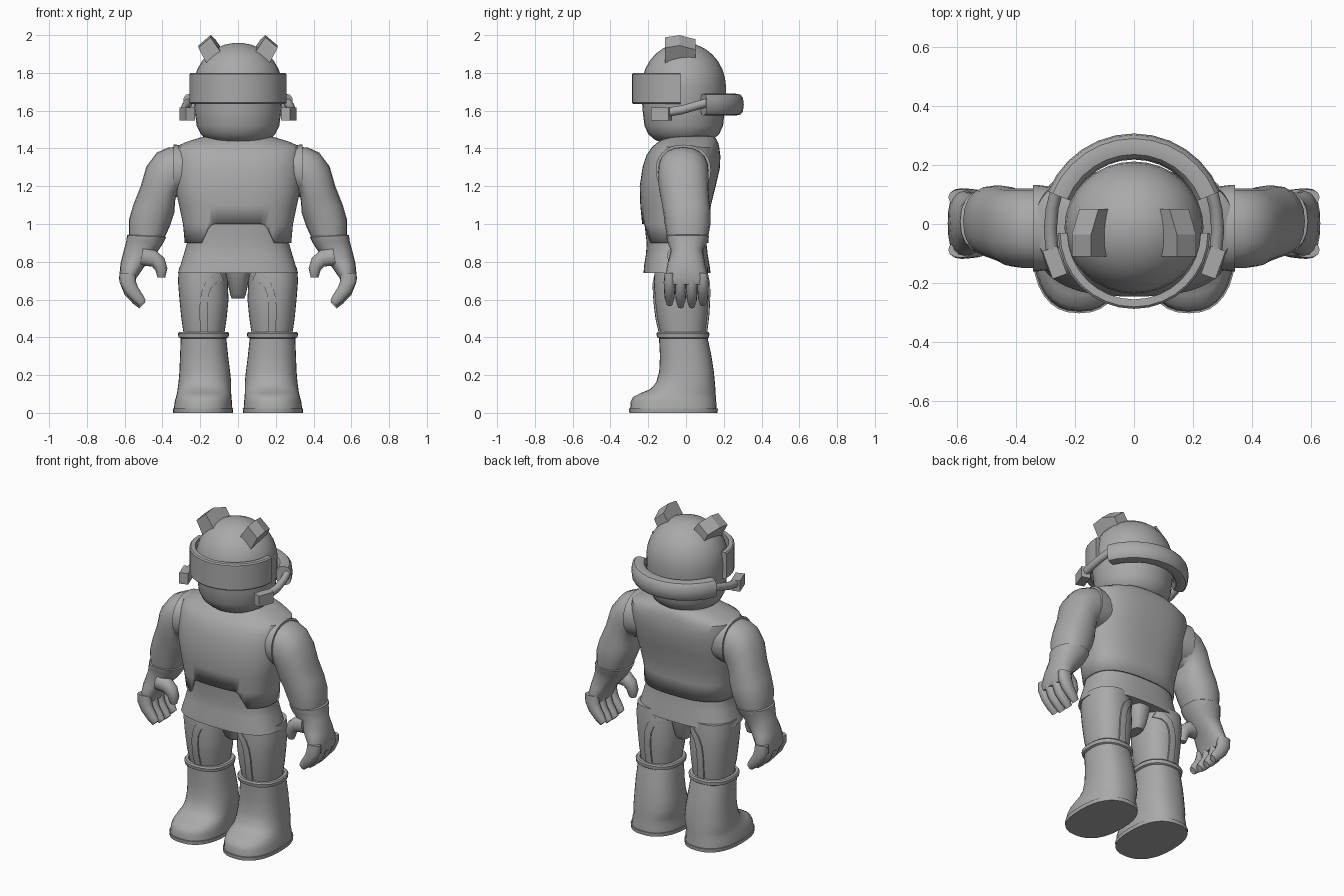
import bpy, bmesh, math
from mathutils import Vector

cube = bpy.data.objects.get("Cube")
if cube:
    bpy.data.objects.remove(cube, do_unlink=True)

grey = bpy.data.materials.new("plain grey")
grey.use_nodes = True
grey.diffuse_color = (0.4, 0.4, 0.4, 1)
bsdf = next(n for n in grey.node_tree.nodes if n.type == 'BSDF_PRINCIPLED')
bsdf.inputs["Base Color"].default_value = grey.diffuse_color
bsdf.inputs["Roughness"].default_value = 0.7


def finish(name, bm, mirror=False, thick=0, angle=38):
    bmesh.ops.remove_doubles(bm, verts=bm.verts, dist=0.0005)
    bmesh.ops.recalc_face_normals(bm, faces=bm.faces)
    mesh = bpy.data.meshes.new(name)
    bm.to_mesh(mesh)
    bm.free()
    mesh.materials.append(grey)
    ob = bpy.data.objects.new(name, mesh)
    bpy.context.collection.objects.link(ob)
    bpy.ops.object.select_all(action='DESELECT')
    ob.select_set(True)
    bpy.context.view_layer.objects.active = ob
    bpy.ops.object.shade_smooth_by_angle(angle=math.radians(angle))
    if thick:
        mod = ob.modifiers.new("Thickness", 'SOLIDIFY')
        mod.thickness, mod.offset = thick, 1
    if mirror:
        ob.modifiers.new("Mirror", 'MIRROR')
    return ob


def loft(name, rings, cap=True, closed=True, bm=None, **opts):
    """Skin a list of rings; returns the object, or fills the given bmesh."""
    target = bm or bmesh.new()
    rows = [[target.verts.new(p) for p in ring] for ring in rings]
    n = len(rows[0])
    for a, b in zip(rows, rows[1:]):
        for i in range(n if closed else n - 1):
            j = (i + 1) % n
            target.faces.new((a[i], a[j], b[j], b[i]))
    if cap:
        target.faces.new(rows[0])
        target.faces.new(rows[-1])
    return None if bm else finish(name, target, **opts)


def oval(centre, u, v, n=2.0, count=32):
    """Superellipse around centre with half axes u and v."""
    pts = []
    for i in range(count):
        a = 2 * math.pi * i / count
        c, s = math.cos(a), math.sin(a)
        pts.append(Vector(centre) + Vector(u) * math.copysign(abs(c) ** (2 / n), c)
                   + Vector(v) * math.copysign(abs(s) ** (2 / n), s))
    return pts


def level(row, n=2.0, count=32):
    """Horizontal ring from (z, x0, x1, y0, y1)."""
    z, x0, x1, y0, y1 = row
    return oval(((x0 + x1) / 2, (y0 + y1) / 2, z), ((x1 - x0) / 2, 0, 0), (0, (y1 - y0) / 2, 0), n, count)


def limb(row, n=2.3, count=20):
    """Tilted ring from outer x, z, inner x, z and y range."""
    ox, oz, ix, iz, y0, y1 = row
    return oval(((ox + ix) / 2, (y0 + y1) / 2, (oz + iz) / 2),
                ((ox - ix) / 2, 0, (oz - iz) / 2), (0, (y1 - y0) / 2, 0), n, count)


# Head: rounded jaw under a dome
head = [(1.43, .11), (1.445, .16), (1.475, .197), (1.52, .219), (1.6, .229), (1.68, .235), (1.73, .235)]
head += [(1.725 + .235 * math.sin(a), .235 * math.cos(a)) for a in [math.radians(12 * k) for k in range(1, 8)]]
loft("head", [level((z, -r, r, -.012 - r * .95, -.012 + r * .95)) for z, r in head])

# Visor wrapped round the front of the head
visor = []
for k in range(17):
    a = math.pi * (1 + k / 16)
    visor.append([(r * math.cos(a), -.03 + r * math.sin(a), z)
                  for r, z in [(.225, 1.635), (.25, 1.635), (.257, 1.642), (.257, 1.793), (.25, 1.8), (.225, 1.8)]])
loft("visor", visor)

# Headset band behind the head
band = []
for k in range(13):
    a = math.radians(22 + 136 * k / 12)
    d = Vector((math.cos(a), math.sin(a), 0))
    band.append(oval(d * .27 + Vector((0, -.008, 1.632)), d * .044, (0, 0, .058), 2.8, 12))
loft("headset_band", band)

# Headset arms and end blocks
path = [(.26, .12, 1.645), (.277, .05, 1.625), (.283, -.02, 1.605), (.275, -.11, 1.59)]
loft("headset_arm", [oval(p, (.022, 0, 0), (0, 0, .024), 2, 12) for p in path], mirror=True)
bm = bmesh.new()
side, fwd = Vector((.94, -.34, 0)) * .026, Vector((-.34, -.94, 0)) * .05
for_block = [[Vector((.268, -.13, 1.583)) + fwd * f + side * s + Vector((0, 0, .034 * h))
              for s, h in [(-1, -1), (1, -1), (1, 1), (-1, 1)]] for f in (-1, 1)]
loft("headset_block", for_block, bm=bm)
finish("headset_block", bm, mirror=True)

# Ears: bent slanted blocks
ear = [(.09, 1.92), (.145, 2.0), (.21, 1.945), (.165, 1.86)]
loft("ear", [[(x + dx, y, z + dz) for x, z in ear]
             for y, dx, dz in [(-.11, 0, -.012), (-.035, 0, 0), (.05, -.025, -.022)]], mirror=True, angle=25)

# Shirt and vest share one torso outline: z, half width, front y, back y
torso = [(.74, .318, -.225, .13), (.78, .305, -.222, .125), (.84, .287, -.212, .115), (.9, .27, -.208, .108),
         (1.0, .279, -.22, .106), (1.1, .3, -.23, .12), (1.2, .322, -.233, .145), (1.3, .33, -.218, .168),
         (1.36, .33, -.198, .17), (1.4, .325, -.17, .165), (1.425, .265, -.14, .16),
         (1.445, .2, -.11, .15), (1.46, .15, -.09, .13)]


def torso_ring(row, count=64):
    z, w, f, b = row
    return level((z, -w, w, f, b), 2.6, count)


loft("shirt", [torso_ring(r) for r in torso[:6]])


def hem(p):
    """Vest hem with a raised notch at the front."""
    ramp = min(1, max(0, (.19 - abs(p.x)) / .05))
    return .9 + (.1 * ramp if p.y < 0 else 0)


vest = []
for k, row in enumerate(torso[3:]):
    ring = torso_ring(row)
    above = torso_ring(torso[4])
    if k == 0:
        for i, p in enumerate(ring):
            ring[i] = p.lerp(above[i], (hem(p) - .9) / .1)
    vest.append(ring)
loft("vest", vest, cap=False, thick=.012)

# Arm and the vest's raised armhole
arm = [(.29, 1.41, .29, 1.16, -.148, .12), (.37, 1.405, .33, 1.14, -.148, .12), (.43, 1.378, .333, 1.12, -.148, .12),
       (.485, 1.305, .335, 1.09, -.144, .12), (.515, 1.2, .337, 1.06, -.132, .123),
       (.555, 1.1, .347, 1.03, -.12, .13), (.578, 1.02, .362, .985, -.113, .13), (.578, .935, .388, .93, -.1, .118)]
loft("arm", [limb(r) for r in arm], mirror=True)
loft("armhole", [limb((x, 1.42 - d, x, 1.15 + d, -.16 + d, .132 - d), 2.2, 28)
                 for x, d in [(.25, .01), (.325, 0), (.342, 0), (.342, .02)]], mirror=True)

# Glove: palm, four fingers and a thumb
palm = [(.575, .945, .392, .94, -.096, .114), (.588, .94, .38, .93, -.104, .122), (.59, .915, .395, .9, -.1, .115),
        (.602, .87, .428, .85, -.08, .09), (.622, .79, .485, .79, -.098, .1), (.63, .71, .54, .71, -.113, .117),
        (.62, .68, .545, .69, -.108, .112)]
loft("palm", [limb(r) for r in palm], mirror=True)
for k, name in enumerate(["index", "middle", "ring", "little"]):
    y = -.087 + .059 * k
    drop = 0 if k in (1, 2) else .012
    finger = [(.628, .74, .545, .74, .027), (.626, .69, .54, .695, .031), (.6, .625 + drop, .53, .655 + drop, .03),
              (.555, .578 + drop, .505, .615 + drop, .026), (.522, .553 + drop, .49, .585 + drop, .017)]
    loft(name + "_finger", [limb((a, b, c, d, y - w, y + w), 2.2, 12) for a, b, c, d, w in finger], mirror=True)
thumb = [(.52, .78, .5, .88, .045), (.455, .775, .435, .86, .042), (.437, .755, .39, .82, .036),
         (.43, .73, .374, .765, .03), (.425, .716, .385, .718, .018)]
loft("thumb", [limb((a, b, c, d, -.055 - w, -.055 + w), 2.2, 12) for a, b, c, d, w in thumb], mirror=True)

# Legs and crotch
leg = [(.4, .075, .285, -.13, .1), (.5, .06, .3, -.153, .113), (.6, .05, .31, -.165, .12),
       (.7, .055, .318, -.17, .12), (.77, .06, .312, -.165, .115)]
loft("leg", [level(r, 2.3) for r in leg], mirror=True)
loft("crotch", [level(r, 3, 20) for r in [(.605, -.034, .034, -.07, .06), (.63, -.042, .042, -.1, .08),
                                          (.76, -.07, .07, -.15, .11)]])


def leg_y(x, z, front):
    """Depth of the leg surface at x, z."""
    lo, hi = next((a, b) for a, b in zip(leg, leg[1:]) if z <= b[0])
    t = (z - lo[0]) / (hi[0] - lo[0])
    x0, x1, y0, y1 = [a + (b - a) * t for a, b in zip(lo[1:], hi[1:])]
    d = min(.995, abs(2 * x - x0 - x1) / (x1 - x0))
    h = (y1 - y0) / 2 * (1 - d ** 2.3) ** (1 / 2.3)
    return (y0 + y1) / 2 + (-h if front else h)


# Curved trim on the front and back of each thigh
trim = [Vector(p) for p in [(.178, .41), (.182, .5), (.182, .57), (.175, .63), (.157, .675), (.125, .705), (.085, .722)]]
for front in (True, False):
    rows = []
    for i, p in enumerate(trim):
        t = (trim[min(i + 1, len(trim) - 1)] - trim[max(i - 1, 0)]).normalized()
        edge = Vector((t.y, -t.x)) * .021
        ring = []
        for s, lift in [(-1, -.015), (-1, .008), (0, .009), (1, .008), (1, -.015)]:
            q = p + edge * s
            y = leg_y(q.x, q.y, front)
            ring.append((q.x, y + (-lift if front else lift), q.y))
        rows.append(ring)
    loft("thigh_trim_" + ("front" if front else "back"), rows, mirror=True, angle=30)

# Boots: hollow rim, shaft, rounded toe, flat sole
boot = [(.02, .03, .34, -.296, .163), (.06, .032, .335, -.293, .16), (.085, .035, .328, -.28, .158),
        (.105, .036, .323, -.24, .157), (.125, .036, .32, -.19, .156), (.16, .036, .315, -.158, .153),
        (.22, .042, .31, -.142, .147), (.3, .052, .307, -.138, .135), (.395, .062, .303, -.143, .115),
        (.4, .05, .315, -.153, .122), (.42, .047, .318, -.157, .124), (.428, .053, .312, -.15, .118),
        (.428, .07, .295, -.135, .102), (.4, .07, .295, -.135, .102)]
loft("boot", [level(r, 2.4) for r in boot], mirror=True)
loft("sole", [level(r, 2.4) for r in [(0, .027, .343, -.3, .167), (.022, .025, .345, -.302, .169)]], mirror=True)
